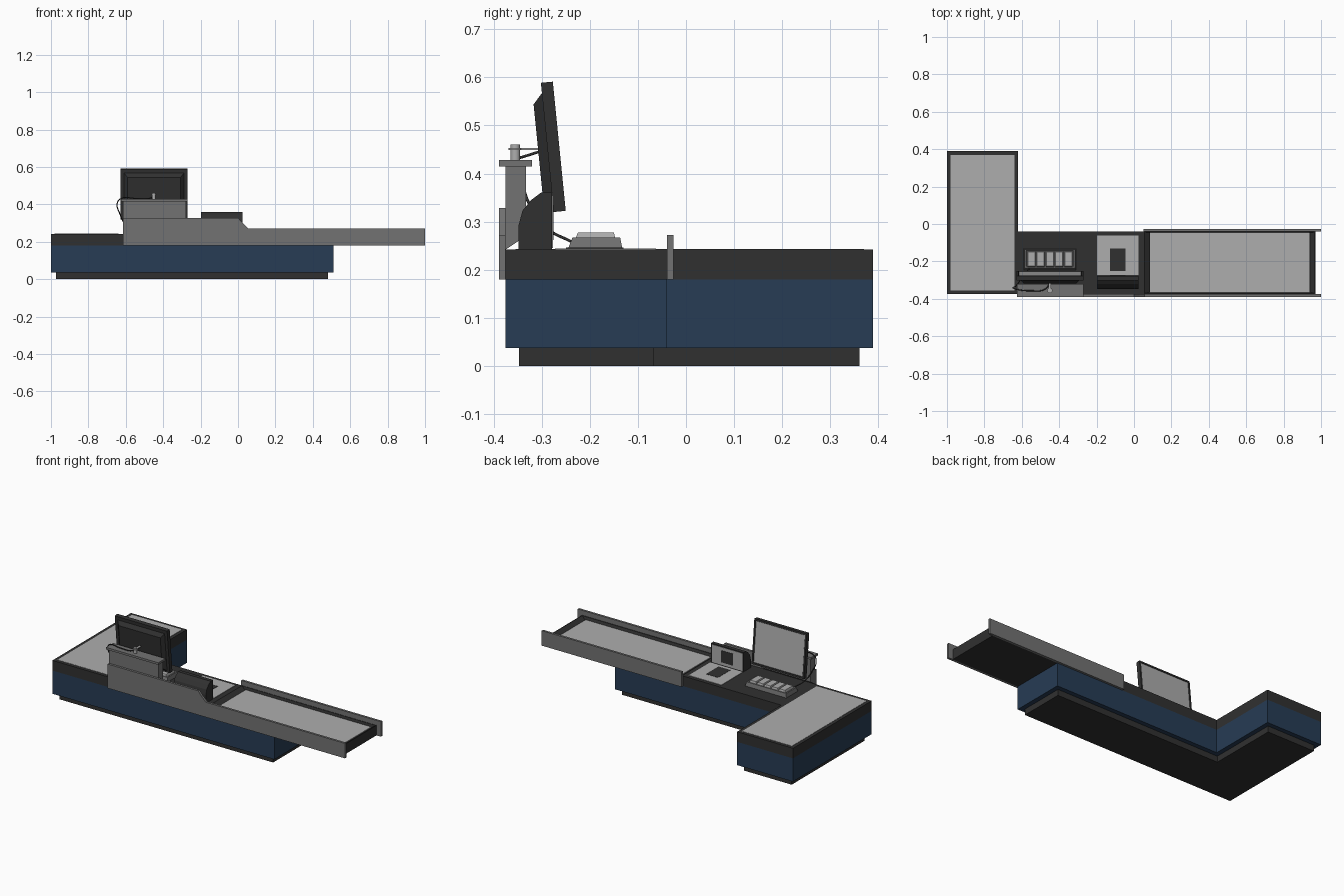
import bpy, bmesh, math
from mathutils import Vector, Matrix

if "Cube" in bpy.data.objects:
    bpy.data.objects.remove(bpy.data.objects["Cube"])


def material(name, rgb):
    m = bpy.data.materials.new(name)
    m.diffuse_color = (*rgb, 1)
    m.use_nodes = True
    m.node_tree.nodes["Principled BSDF"].inputs["Base Color"].default_value = m.diffuse_color
    return m


DARK = material("dark_plastic", (0.03, 0.03, 0.03))
BLUE = material("blue_panel", (0.02, 0.045, 0.09))
MID = material("mid_grey", (0.17, 0.17, 0.17))
LIGHT = material("light_grey", (0.42, 0.42, 0.42))


def loft(name, rings, mat):
    """Skin a stack of equal-length point rings and cap both ends."""
    bm = bmesh.new()
    vs = [[bm.verts.new(p) for p in r] for r in rings]
    n = len(rings[0])
    for a, b in zip(vs, vs[1:]):
        for i in range(n):
            j = (i + 1) % n
            bm.faces.new((a[i], a[j], b[j], b[i]))
    bm.faces.new(vs[0][::-1])
    bm.faces.new(vs[-1])
    bmesh.ops.recalc_face_normals(bm, faces=bm.faces)
    me = bpy.data.meshes.new(name)
    bm.to_mesh(me)
    bm.free()
    me.materials.append(mat)
    ob = bpy.data.objects.new(name, me)
    bpy.context.collection.objects.link(ob)
    return ob


def rect(x0, x1, y0, y1, z):
    return [(x0, y0, z), (x1, y0, z), (x1, y1, z), (x0, y1, z)]


def box(name, x0, x1, y0, y1, z0, z1, mat):
    return loft(name, [rect(x0, x1, y0, y1, z0), rect(x0, x1, y0, y1, z1)], mat)


def prism_x(name, yz, x0, x1, mat):
    return loft(name, [[(x, y, z) for y, z in yz] for x in (x0, x1)], mat)


def l_block(name, inset, x_end, z0, z1, mat):
    """L-shaped counter slab, shrunk evenly by inset."""
    i = inset
    pts = [(-1 + i, -0.375 + i), (x_end - i, -0.375 + i), (x_end - i, -0.04 - i),
           (-0.62 - i, -0.04 - i), (-0.62 - i, 0.389 - i), (-1 + i, 0.389 - i)]
    return loft(name, [[(x, y, z) for x, y in pts] for z in (z0, z1)], mat)


# L-shaped counter body
l_block("kick_plinth", 0.028, 0.51, 0, 0.037, DARK)
l_block("cabinet_body", 0, 0.51, 0.037, 0.18, BLUE)
l_block("counter_top", 0, 0.05, 0.18, 0.242, DARK)
box("bagging_surface", -0.98, -0.64, -0.355, 0.37, 0.236, 0.2435, LIGHT)

# conveyor: trough with sloped walls, belt, side rail
loft("conveyor_trough", [rect(0.05, 0.97, -0.375, -0.04, 0.18),
                         rect(0.05, 0.97, -0.375, -0.04, 0.242),
                         rect(0.056, 0.966, -0.371, -0.043, 0.242),
                         rect(0.083, 0.94, -0.364, -0.047, 0.222)], DARK)
box("conveyor_belt", 0.085, 0.938, -0.365, -0.046, 0.215, 0.226, LIGHT)
box("back_rail", 0.05, 1, -0.04, -0.026, 0.18, 0.272, MID)

# front panel with stepped top edge
panel = [(-0.615, 0.18), (1, 0.18), (1, 0.272), (0.055, 0.272), (0.03, 0.295),
         (0.0, 0.328), (-0.615, 0.328)]
loft("front_panel", [[(x, y, z) for x, z in panel] for y in (-0.389, -0.375)], MID)

# column and shelf behind the panel
prism_x("monitor_column", [(-0.375, 0.242), (-0.333, 0.27), (-0.333, 0.415), (-0.375, 0.415)],
        -0.615, -0.278, MID)
box("column_shelf", -0.625, -0.27, -0.389, -0.32, 0.415, 0.428, MID)

# scanner: floor plate, rounded tower, two windows
box("scanner_plate", -0.197, 0.025, -0.272, -0.062, 0.238, 0.2445, LIGHT)
box("scanner_floor_window", -0.127, -0.046, -0.25, -0.13, 0.24, 0.246, DARK)
prism_x("scanner_tower", [(-0.348, 0.242), (-0.348, 0.293), (-0.34, 0.323), (-0.322, 0.345),
                          (-0.302, 0.36), (-0.279, 0.36), (-0.279, 0.242)], -0.197, 0.025, DARK)
box("scanner_face", -0.19, 0.018, -0.28, -0.277, 0.245, 0.354, LIGHT)
box("scanner_upright_window", -0.127, -0.046, -0.278, -0.2755, 0.262, 0.335, DARK)

# keypad: tapered tray with five raised key blocks
loft("keypad_base", [rect(-0.59, -0.31, -0.246, -0.132, 0.242),
                     rect(-0.585, -0.315, -0.236, -0.137, 0.267),
                     rect(-0.577, -0.323, -0.228, -0.143, 0.267),
                     rect(-0.575, -0.325, -0.226, -0.145, 0.263)], MID)
for k in range(5):
    x = -0.572 + k * 0.0495
    loft(f"key_block_{k + 1}", [rect(x, x + 0.046, -0.231, -0.146, 0.262),
                                rect(x + 0.004, x + 0.042, -0.225, -0.15, 0.277)], LIGHT)

# tilted monitor, modelled upright around its centre
tilt = Matrix.Translation((-0.449, -0.276, 0.4555)) @ Matrix.Rotation(math.radians(5.7), 4, 'X')


def frame(hw, z0, z1, y):
    return [(-hw, y, z0), (hw, y, z0), (hw, y, z1), (-hw, y, z1)]


parts = [
    loft("monitor_case", [frame(0.178, -0.135, 0.135, -0.0125), frame(0.178, -0.135, 0.135, 0.0125),
                          frame(0.168, -0.125, 0.125, 0.0125), frame(0.166, -0.123, 0.123, 0.0095)], DARK),
    loft("monitor_screen", [frame(0.166, -0.123, 0.123, 0.008), frame(0.166, -0.123, 0.123, 0.0105)], LIGHT),
    loft("monitor_back", [frame(0.16, -0.125, 0.114, -0.012), frame(0.142, -0.105, 0.092, -0.032)], DARK),
]
for p in parts:
    p.matrix_world = tilt


# swivel mount
def cylinder(name, x, y, r, z0, z1, mat, n=16):
    rings = [[(x + r * math.cos(2 * math.pi * i / n), y + r * math.sin(2 * math.pi * i / n), z)
              for i in range(n)] for z in (z0, z1)]
    ob = loft(name, rings, mat)
    for f in ob.data.polygons:
        f.use_smooth = len(f.vertices) == 4
    return ob


cylinder("mount_post", -0.45, -0.355, 0.010, 0.428, 0.46, LIGHT)
cylinder("mount_collar", -0.45, -0.355, 0.014, 0.449, 0.453, LIGHT)
box("mount_arm", -0.457, -0.443, -0.355, -0.305, 0.449, 0.453, LIGHT)

# cable from the monitor round the column to the keypad
path = [(-0.45, -0.30, 0.447), (-0.47, -0.345, 0.433), (-0.55, -0.357, 0.432), (-0.625, -0.35, 0.432),
        (-0.646, -0.342, 0.405), (-0.632, -0.332, 0.35), (-0.60, -0.29, 0.287), (-0.56, -0.238, 0.258)]
cu = bpy.data.curves.new("cable", 'CURVE')
cu.dimensions = '3D'
cu.bevel_depth = 0.003
cu.bevel_resolution = 1
cu.resolution_u = 5
sp = cu.splines.new('BEZIER')
sp.bezier_points.add(len(path) - 1)
for bp, co in zip(sp.bezier_points, path):
    bp.co = co
    bp.handle_left_type = bp.handle_right_type = 'AUTO'
cu.materials.append(DARK)
bpy.context.collection.objects.link(bpy.data.objects.new("cable", cu))
